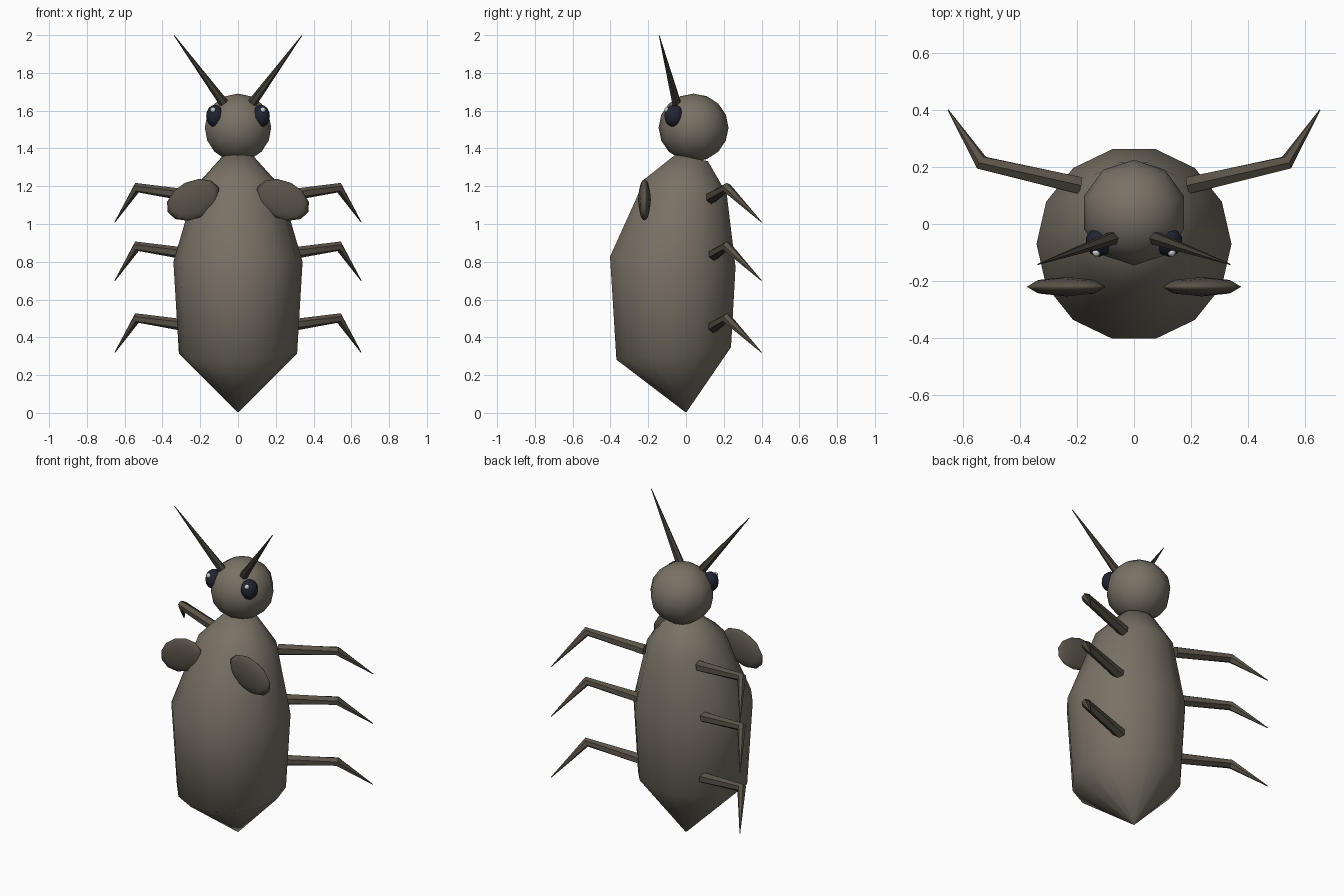
import bpy, math
from mathutils import Vector

if "Cube" in bpy.data.objects:
    bpy.data.objects.remove(bpy.data.objects["Cube"])


def mat(name, rgb):
    m = bpy.data.materials.new(name)
    m.diffuse_color = (*rgb, 1)
    m.use_nodes = True
    m.node_tree.nodes["Principled BSDF"].inputs["Base Color"].default_value = m.diffuse_color
    return m


SHELL = mat("shell", (0.19, 0.165, 0.13))
LIMB = mat("limb", (0.10, 0.085, 0.065))
FEELER = mat("feeler", (0.055, 0.047, 0.037))
EYE = mat("eye", (0.015, 0.018, 0.032))
WHITE = mat("glint", (0.8, 0.8, 0.8))


def finish(ob, name, material, angle):
    ob.name = name
    ob.data.materials.append(material)
    bpy.ops.object.select_all(action='DESELECT')
    ob.select_set(True)
    bpy.context.view_layer.objects.active = ob
    bpy.ops.object.shade_smooth_by_angle(angle=math.radians(angle))
    return ob


def tube(name, pts, radii, sides, material, angle=40):
    """Sweep a regular polygon along a path, one radius per point."""
    pts = [Vector(p) for p in pts]
    n = len(pts)
    verts, faces = [], []
    for i, p in enumerate(pts):
        a = (p - pts[i - 1]).normalized() if i else Vector()
        b = (pts[i + 1] - p).normalized() if i < n - 1 else Vector()
        t = (a + b).normalized()
        u = Vector((0, 1, 0)).cross(t).normalized()
        v = t.cross(u)
        for k in range(sides):
            c = 2 * math.pi * k / sides
            verts.append(p + radii[i] * (math.cos(c) * u + math.sin(c) * v))
    for i in range(n - 1):
        for k in range(sides):
            j = (k + 1) % sides
            faces.append((i * sides + k, i * sides + j,
                          (i + 1) * sides + j, (i + 1) * sides + k))
    faces.append(tuple(reversed(range(sides))))
    faces.append(tuple(range((n - 1) * sides, n * sides)))
    me = bpy.data.meshes.new(name)
    me.from_pydata(verts, [], faces)
    ob = bpy.data.objects.new(name, me)
    bpy.context.collection.objects.link(ob)
    return finish(ob, name, material, angle)


def ball(name, loc, size, segs, rings, material, rot=(0, 0, 0), angle=60):
    bpy.ops.mesh.primitive_uv_sphere_add(segments=segs, ring_count=rings, radius=1,
                                         location=loc, rotation=rot)
    ob = bpy.context.object
    ob.scale = size
    return finish(ob, name, material, angle)


# body and head
tube("body", [(0, 0, 0.005), (0, -0.065, 0.315), (0, -0.07, 0.8), (0, 0, 1.2), (0, 0.03, 1.35)],
     [0.004, 0.313, 0.342, 0.225, 0.09], 14, SHELL, 60)
head = ball("head", (0, 0.04, 1.51), (0.185, 0.185, 0.18), 10, 8, SHELL)

for s, side in ((-1, "left"), (1, "right")):
    # eyes with glints
    ball(f"{side}_eye", (s * 0.122, -0.063, 1.572), (0.049, 0.052, 0.059), 10, 8, EYE)
    ball(f"{side}_eye_glint", (s * 0.132, -0.1, 1.604), (0.015, 0.015, 0.015), 8, 6, WHITE)
    # antennae
    tube(f"{side}_antenna", [(s * 0.075, -0.05, 1.64), (s * 0.338, -0.142, 1.998)],
         [0.025, 0.002], 6, FEELER)
    # flat front paws
    ball(f"{side}_paw", (s * 0.237, -0.22, 1.128), (0.15, 0.034, 0.1), 8, 6, LIMB,
         (0, s * math.radians(26), 0))
    # three bent legs per side
    for row, z in (("lower", 0.32), ("middle", 0.70), ("upper", 1.01)):
        tube(f"{side}_{row}_leg",
             [(s * 0.19, 0.135, z + 0.13), (s * 0.535, 0.215, z + 0.182), (s * 0.652, 0.4, z)],
             [0.034, 0.027, 0.002], 6, LIMB)
